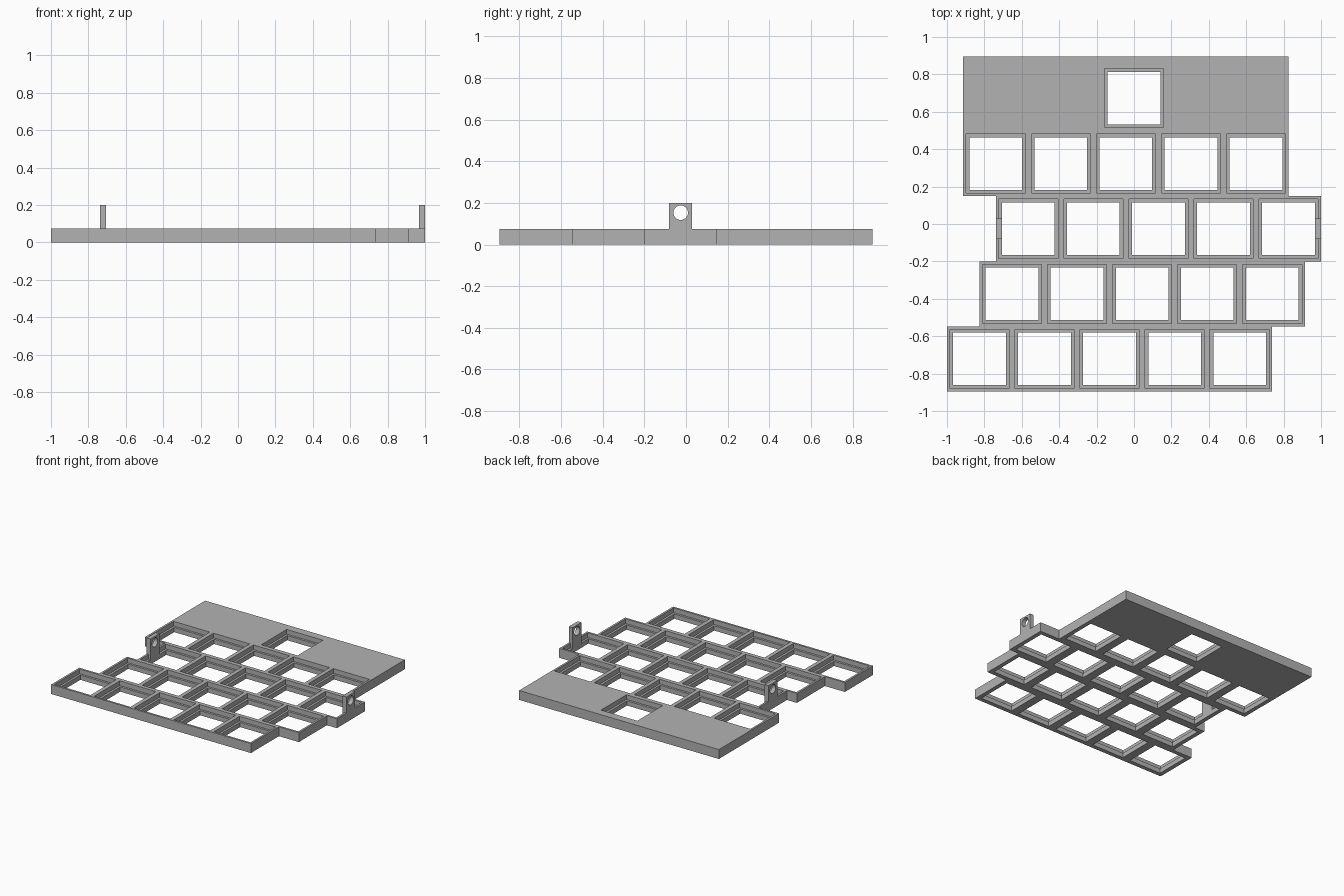
import bpy
import bmesh
from mathutils import Matrix, Vector

# Remove the default cube
cube = bpy.data.objects.get("Cube")
if cube:
    bpy.data.objects.remove(cube, do_unlink=True)

# Main dimensions
PITCH = 2 / 5.75
DEPTH = 0.895
HEIGHT = 0.074
LEDGE = 0.037
RIM = 0.016
LIP = 0.017
POCKET = PITCH - 2 * RIM
HOLE = POCKET - 2 * LIP
COLUMNS = 5
STAGGER = [0, 0.5, 0.75, 0.25]   # row offsets in pitches, front to back

# Single grey plastic
grey = bpy.data.materials.new("grey_plastic")
grey.use_nodes = True
grey.diffuse_color = (0.45, 0.45, 0.45, 1)
grey.node_tree.nodes["Principled BSDF"].inputs["Base Color"].default_value = (0.45, 0.45, 0.45, 1)


def make_object(name, bm):
    bmesh.ops.recalc_face_normals(bm, faces=bm.faces)
    mesh = bpy.data.meshes.new(name)
    bm.to_mesh(mesh)
    bm.free()
    mesh.materials.append(grey)
    obj = bpy.data.objects.new(name, mesh)
    bpy.context.collection.objects.link(obj)
    return obj


def add_box(bm, low, high):
    low, high = Vector(low), Vector(high)
    matrix = Matrix.Translation((low + high) / 2) @ Matrix.Diagonal((*(high - low), 1))
    bmesh.ops.create_cube(bm, size=1, matrix=matrix)


def boolean(target, tool, operation):
    """Apply a boolean and discard the tool."""
    tool.hide_render = True
    mod = target.modifiers.new(operation.lower(), "BOOLEAN")
    mod.operation, mod.object, mod.solver = operation, tool, "EXACT"
    bpy.context.view_layer.objects.active = target
    bpy.ops.object.modifier_apply(modifier=mod.name)
    bpy.data.objects.remove(tool, do_unlink=True)


# Stepped outline of the plate, extruded upward
left_side, right_side = [], []
for row, shift in enumerate(STAGGER):
    x = -1 + shift * PITCH
    front = -DEPTH + row * PITCH
    back = DEPTH if row == len(STAGGER) - 1 else front + PITCH
    left_side += [(x, front), (x, back)]
    right_side += [(x + COLUMNS * PITCH, front), (x + COLUMNS * PITCH, back)]
bm = bmesh.new()
base = bm.faces.new([bm.verts.new((x, y, 0)) for x, y in right_side + left_side[::-1]])
top = bmesh.ops.extrude_face_region(bm, geom=[base])["geom"]
bmesh.ops.translate(bm, verts=[v for v in top if isinstance(v, bmesh.types.BMVert)], vec=(0, 0, HEIGHT))
plate = make_object("key_plate", bm)

# Key positions: four staggered rows and one key in the back panel
centres = [(-1 + (shift + col + 0.5) * PITCH, -DEPTH + (row + 0.5) * PITCH)
           for row, shift in enumerate(STAGGER) for col in range(COLUMNS)]
centres.append((0, 0.673))

# Wide upper pockets, then narrower openings right through
for name, size, bottom in (("pocket_cutter", POCKET, LEDGE), ("opening_cutter", HOLE, -0.1)):
    bm = bmesh.new()
    for x, y in centres:
        add_box(bm, (x - size / 2, y - size / 2, bottom), (x + size / 2, y + size / 2, 0.3))
    boolean(plate, make_object(name, bm), "DIFFERENCE")

# Upright side tabs with a round hole
tab_y = -DEPTH + 2.5 * PITCH
row_left = -1 + STAGGER[2] * PITCH
thick = RIM + LIP
for name, x in (("right_tab", row_left), ("left_tab", 1 - thick)):
    bm = bmesh.new()
    add_box(bm, (x, tab_y - 0.055, 0), (x + thick, tab_y + 0.055, 0.2))
    tab = make_object(name, bm)
    bm = bmesh.new()
    matrix = Matrix.Translation((x + thick / 2, tab_y, 0.153)) @ Matrix.Rotation(1.5707963, 4, "Y")
    bmesh.ops.create_cone(bm, cap_ends=True, segments=32, radius1=0.035, radius2=0.035,
                          depth=0.2, matrix=matrix)
    boolean(tab, make_object("tab_hole_cutter", bm), "DIFFERENCE")
    boolean(plate, tab, "UNION")

# Smooth the round holes, keep every edge sharp
plate.select_set(True)
bpy.context.view_layer.objects.active = plate
bpy.ops.object.shade_smooth_by_angle(angle=0.5)
